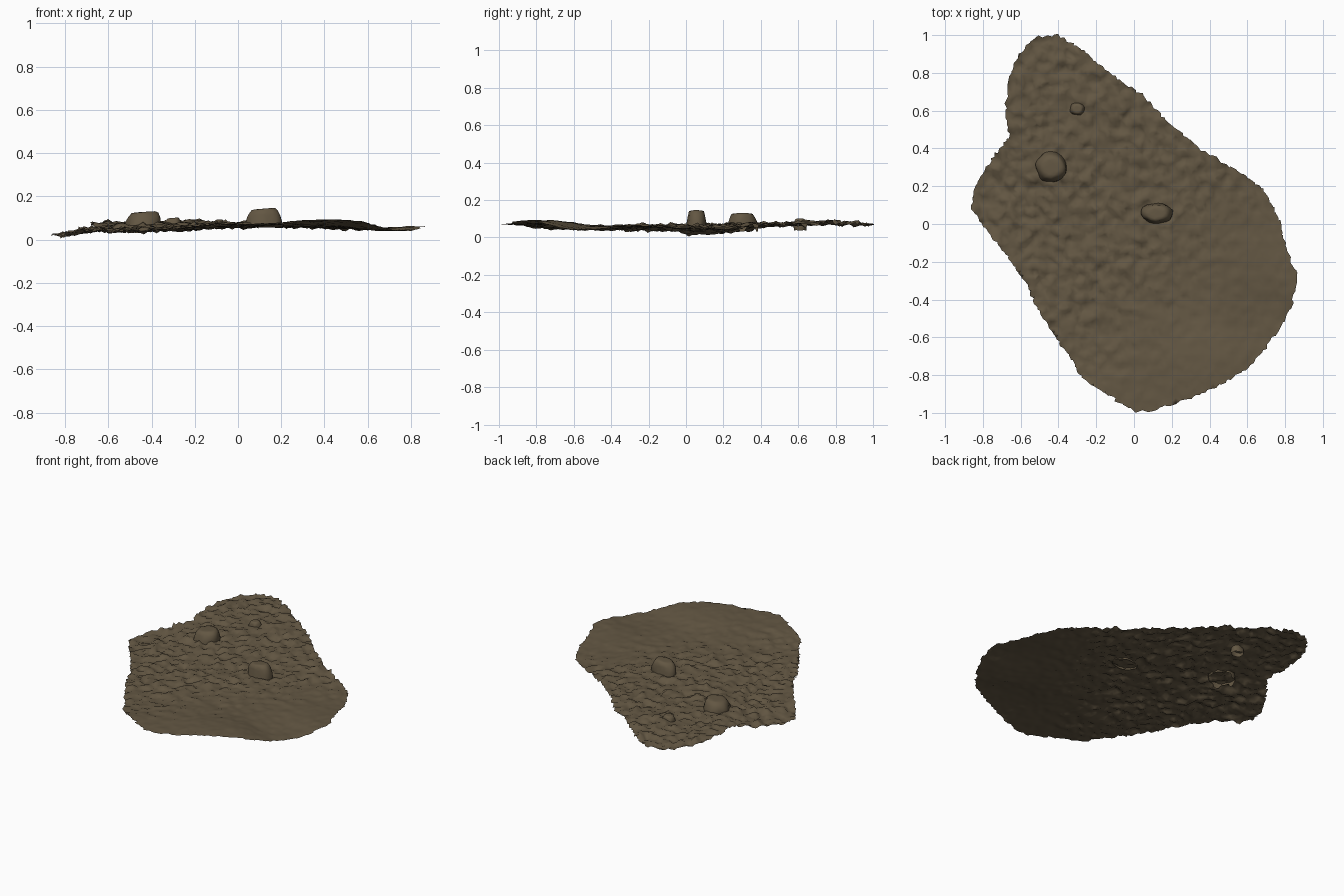
import bpy, bmesh, math, random
from mathutils import Vector, noise
from mathutils.geometry import intersect_point_line

if "Cube" in bpy.data.objects:
    bpy.data.objects.remove(bpy.data.objects["Cube"])

random.seed(4)

soil = bpy.data.materials.new("earth_brown")
soil.diffuse_color = (0.125, 0.095, 0.056, 1)
soil.use_nodes = True
soil.node_tree.nodes["Principled BSDF"].inputs["Base Color"].default_value = soil.diffuse_color

# Outline of the ground patch, clockwise from the back tip
OUTLINE = [Vector(p) for p in [
    (-.4, 1), (-.27, .92), (-.13, .8), (.05, .68), (.17, .55), (.35, .4), (.55, .28),
    (.69, .18), (.76, .05), (.8, -.1), (.86, -.27), (.84, -.42), (.77, -.55), (.69, -.67),
    (.6, -.77), (.45, -.86), (.3, -.92), (.1, -.99), (0, -.99), (-.12, -.92), (-.27, -.82),
    (-.38, -.65), (-.5, -.47), (-.58, -.3), (-.7, -.13), (-.8, 0), (-.86, .08), (-.84, .2),
    (-.75, .35), (-.66, .46), (-.68, .6), (-.67, .77), (-.61, .9), (-.52, .99)]]
EDGES = list(zip(OUTLINE, OUTLINE[1:] + OUTLINE[:1]))

# Broad height of the ground at a few places (x, y, z)
LEVELS = [(-.85, .1, .015), (-.65, .1, .045), (-.65, .7, .075), (-.4, 1, .072),
          (-.2, .75, .08), (0, 0, .066), (.05, -.98, .07), (.42, -.78, .092),
          (.85, -.3, .06), (.72, -.5, .04), (.7, .1, .045), (.2, .5, .07),
          (-.4, -.6, .045), (-.4, .3, .068), (.3, -.3, .06), (-.6, -.25, .04)]


def inside(p):
    hit = False
    for a, b in EDGES:
        if (a.y > p.y) != (b.y > p.y) and p.x < a.x + (p.y - a.y) * (b.x - a.x) / (b.y - a.y):
            hit = not hit
    return hit


def nearest_on_outline(p):
    best = None
    for a, b in EDGES:
        q, t = intersect_point_line(p, a, b)
        q = a.lerp(b, min(1, max(0, t))).to_2d()
        if best is None or (q - p).length < (best - p).length:
            best = q
    return best


def base_height(x, y):
    total = weight = 0
    for lx, ly, lz in LEVELS:
        w = 1 / ((x - lx) ** 2 + (y - ly) ** 2 + .004) ** 1.5
        total += w * lz
        weight += w
    return total / weight


def roughness(x, y):
    # The front right is nearly smooth, the rest is churned up
    t = (.45 - (x * .62 - y * .55)) / .4
    return .22 + .78 * min(1, max(0, t))


def ground_height(x, y):
    n = noise.noise(Vector((x * 19, y * 19, 3.1))) + .6 * noise.noise(Vector((x * 37, y * 37, 8.4)))
    return base_height(x, y) + .021 * roughness(x, y) * n


def add_object(name, bm):
    me = bpy.data.meshes.new(name)
    bm.to_mesh(me)
    bm.free()
    ob = bpy.data.objects.new(name, me)
    bpy.context.collection.objects.link(ob)
    me.materials.append(soil)
    me.shade_smooth()
    return ob


# Ground sheet: a grid trimmed to the outline, then roughened
STEP = .02
bm = bmesh.new()
bmesh.ops.create_grid(bm, x_segments=90, y_segments=102, size=1)
for v in bm.verts:
    v.co.x *= 45 * STEP
    v.co.y *= 51 * STEP
outside = [f for f in bm.faces if not inside(f.calc_center_median().to_2d())]
bmesh.ops.delete(bm, geom=outside, context='FACES')
rim = {v for v in bm.verts if v.is_boundary}
for v in bm.verts:
    if v in rim:
        p = nearest_on_outline(v.co.to_2d())
        jag = .008
    else:
        p = v.co.to_2d()
        jag = .006 * roughness(p.x, p.y)
    x = p.x + random.uniform(-jag, jag)
    y = p.y + random.uniform(-jag, jag)
    v.co = (x, y, max(0, ground_height(x, y) + random.uniform(-.004, .004) * roughness(x, y)))
bmesh.ops.triangulate(bm, faces=bm.faces[:])
bmesh.ops.recalc_face_normals(bm, faces=bm.faces[:])
if sum(f.normal.z for f in bm.faces) < 0:
    bmesh.ops.reverse_faces(bm, faces=bm.faces[:])
add_object("ground", bm)


# Stones: flattened, jittered domes with the buried half removed
def stone(name, x, y, rx, ry, top):
    bm = bmesh.new()
    bmesh.ops.create_icosphere(bm, subdivisions=3, radius=1)
    floor = .055
    for v in bm.verts:
        c = v.co.copy()
        k = 1 + .16 * noise.noise(c * 1.6 + Vector((x * 9, y * 9, 0)))
        flat = min(1, max(-1, c.z * 1.35))
        v.co = (x + rx * c.x * k, y + ry * c.y * k, floor + (top - floor) * flat * (1 + .08 * c.x))
    buried = [v for v in bm.verts if v.co.z < .03]
    bmesh.ops.delete(bm, geom=buried, context='VERTS')
    add_object(name, bm)


stone("centre_stone", .12, .055, .085, .055, .143)
stone("left_stone", -.435, .3, .085, .08, .128)
stone("small_stone", -.3, .61, .04, .035, .1)
